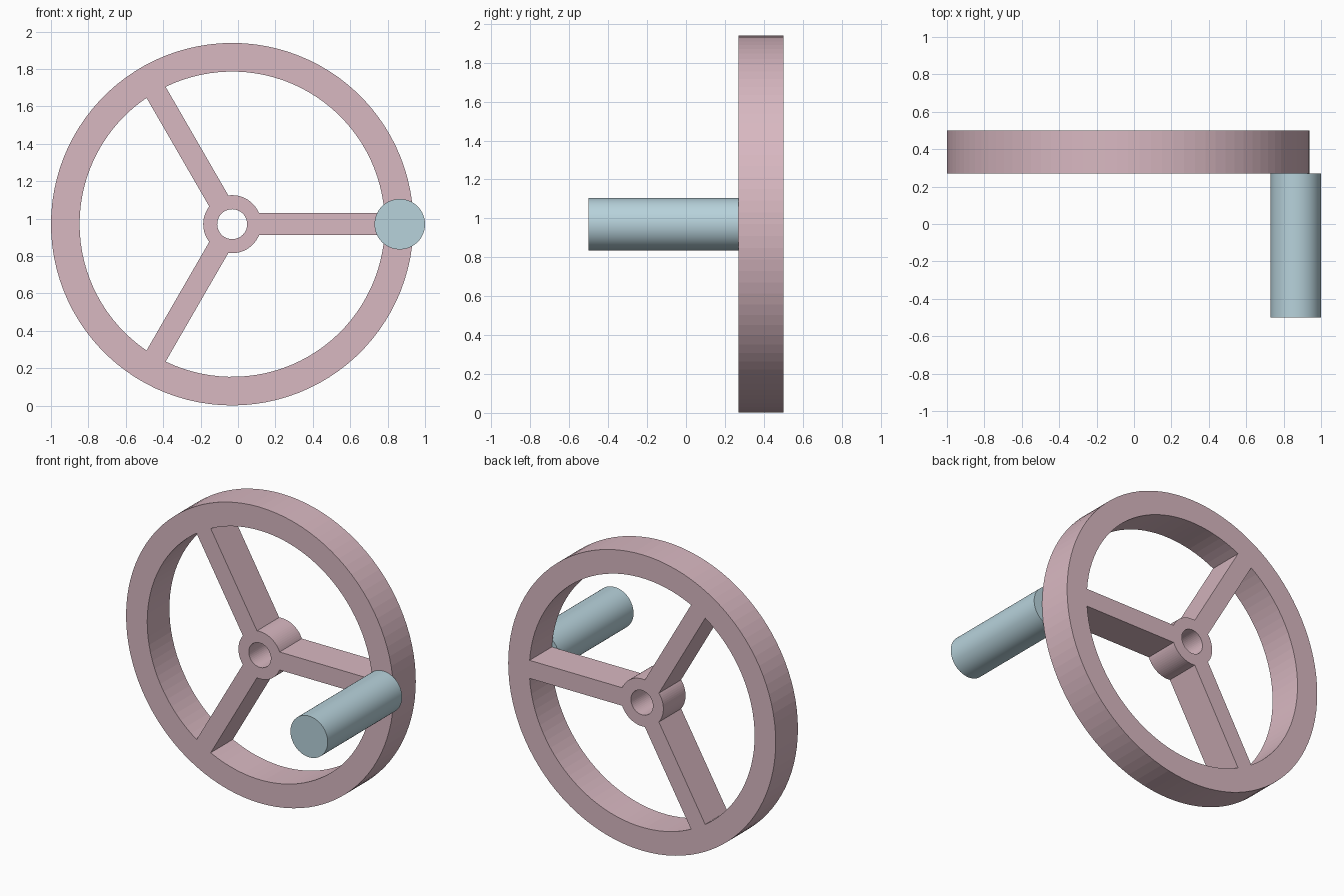
import bpy, bmesh
from math import sin, cos, asin, pi, radians
from mathutils import Matrix

if "Cube" in bpy.data.objects:
    bpy.data.objects.remove(bpy.data.objects["Cube"])

CX, CZ = -0.031, 0.97           # wheel axis
Y0, Y1 = 0.27, 0.50             # wheel front and back
RIM, RIM_IN, HUB, BORE, HALF = 0.969, 0.816, 0.155, 0.08, 0.059


def material(name, color):
    m = bpy.data.materials.new(name)
    m.diffuse_color = color
    m.use_nodes = True
    m.node_tree.nodes["Principled BSDF"].inputs["Base Color"].default_value = m.diffuse_color
    return m


def arc(r, a0, a1, n):
    return [(r * cos(a0 + (a1 - a0) * i / n), r * sin(a0 + (a1 - a0) * i / n))
            for i in range(n + 1)]


def add_loop(curve, points):
    s = curve.splines.new('POLY')
    s.points.add(len(points) - 1)
    for p, (x, y) in zip(s.points, points):
        p.co = (x, y, 0, 1)
    s.use_cyclic_u = True


# Wheel profile: rim outline, hub bore and three windows between the spokes
curve = bpy.data.curves.new("wheel_profile", 'CURVE')
curve.dimensions = '2D'
curve.fill_mode = 'BOTH'
curve.extrude = (Y1 - Y0) / 2
add_loop(curve, arc(RIM, 0, 2 * pi, 100)[:-1])
add_loop(curve, arc(BORE, 0, 2 * pi, 48)[:-1])
for k in range(3):
    a, b = radians(120 * k), radians(120 * (k + 1))
    d_out, d_in = asin(HALF / RIM_IN), asin(HALF / HUB)
    add_loop(curve, arc(RIM_IN, a + d_out, b - d_out, 32)
             + arc(HUB, b - d_in, a + d_in, 16))

# Turn the extruded profile into one closed mesh facing the front
temp = bpy.data.objects.new("profile", curve)
mesh = bpy.data.meshes.new_from_object(temp)
bpy.data.objects.remove(temp)
mesh.name = "wheel"
bm = bmesh.new()
bm.from_mesh(mesh)
bmesh.ops.remove_doubles(bm, verts=bm.verts, dist=1e-5)
bmesh.ops.transform(bm, verts=bm.verts, matrix=Matrix.Translation(
    (CX, (Y0 + Y1) / 2, CZ)) @ Matrix.Rotation(pi / 2, 4, 'X'))
bmesh.ops.recalc_face_normals(bm, faces=bm.faces)
for f in bm.faces:
    f.smooth = False
bm.to_mesh(mesh)
bm.free()
wheel = bpy.data.objects.new("wheel", mesh)
bpy.context.collection.objects.link(wheel)
mesh.materials.clear()
mesh.materials.append(material("rose", (0.69, 0.48, 0.535, 1)))

# Crank handle sticking out of the front of the rim
bpy.ops.mesh.primitive_cylinder_add(
    vertices=64, radius=0.135, depth=Y0 + 0.5,
    location=(0.865, (Y0 - 0.5) / 2, CZ), rotation=(pi / 2, 0, 0))
handle = bpy.context.object
handle.name = "handle"
handle.data.materials.append(material("blue", (0.475, 0.645, 0.71, 1)))
bpy.ops.object.shade_smooth_by_angle(angle=radians(30))
